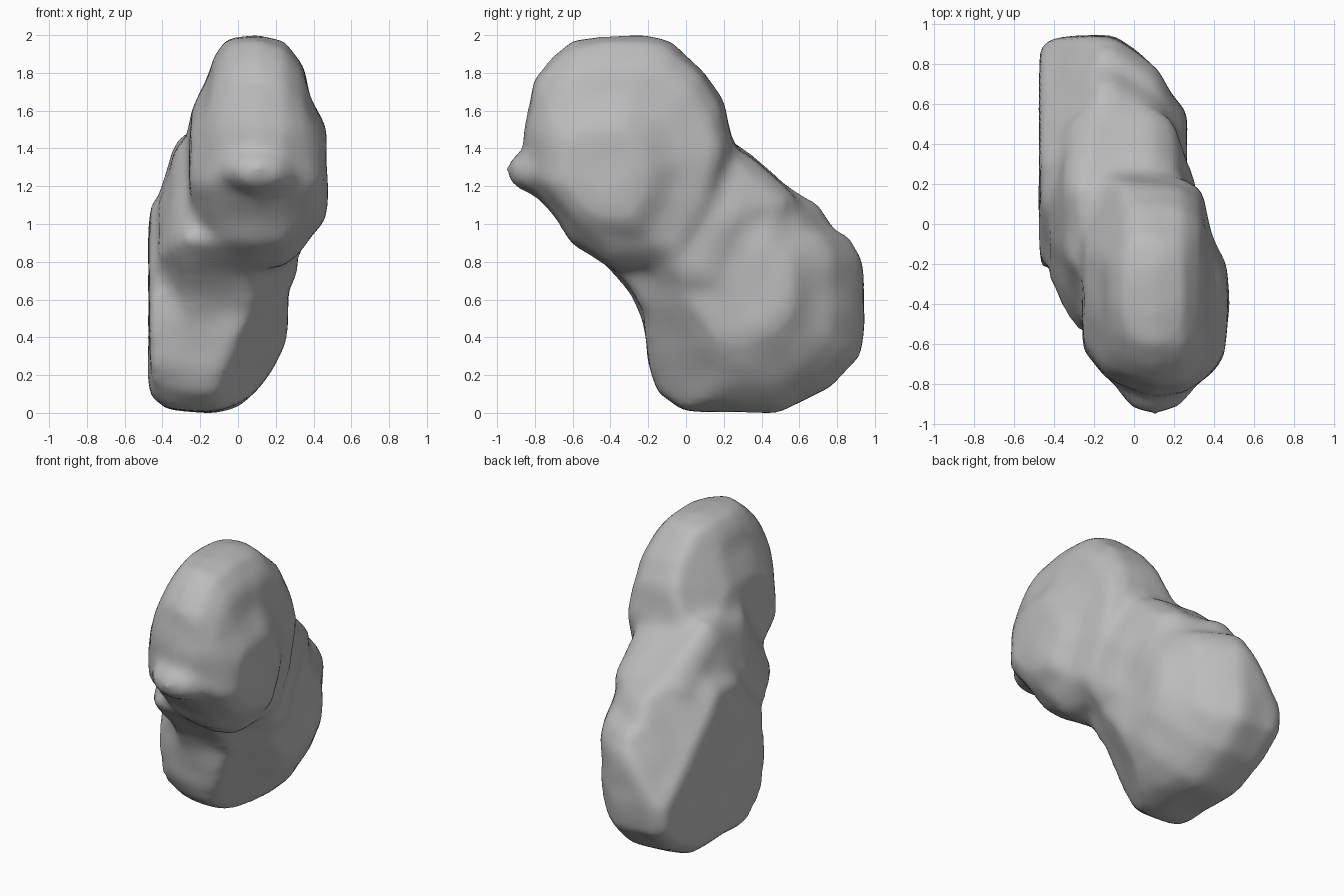
import bpy, bmesh
from mathutils import Vector, Matrix, noise

cube = bpy.data.objects.get("Cube")
if cube:
    bpy.data.objects.remove(cube)

skin = bmesh.new()


def loft(outline, rings, cuts=()):
    """Stack side outlines along x, each fitted to (x, ymin, ymax, zmin, zmax), then slice off facets."""
    bm = bmesh.new()
    ys, zs = zip(*outline)
    loops = []
    for x, y0, y1, z0, z1 in rings:
        loops.append([bm.verts.new((
            x,
            y0 + (y1 - y0) * (y - min(ys)) / (max(ys) - min(ys)),
            z0 + (z1 - z0) * (z - min(zs)) / (max(zs) - min(zs)))) for y, z in outline])
    n = len(outline)
    for a, b in zip(loops, loops[1:]):
        for i in range(n):
            j = (i + 1) % n
            bm.faces.new((a[i], a[j], b[j], b[i]))
    bm.faces.new(loops[0])
    bm.faces.new(loops[-1])
    for point, normal in cuts:
        bmesh.ops.bisect_plane(bm, geom=bm.verts[:] + bm.edges[:] + bm.faces[:],
                               plane_co=point, plane_no=normal, clear_outer=True)
        bmesh.ops.holes_fill(bm, edges=[e for e in bm.edges if e.is_boundary], sides=0)
    bmesh.ops.recalc_face_normals(bm, faces=bm.faces)
    part = bpy.data.meshes.new("part")
    bm.to_mesh(part)
    bm.free()
    skin.from_mesh(part)
    bpy.data.meshes.remove(part)


# Facet under the neck on the left of the front
under_facet = ((.24, .13, .42), (.091, -.062, -.048))

# Upper lobe
loft([(.26, 1.42), (.2, 1.65), (.1, 1.81), (-.08, 1.97), (-.2, 2), (-.45, 2), (-.6, 1.97),
      (-.7, 1.89), (-.8, 1.77), (-.85, 1.52), (-.86, 1.25), (-.77, 1.13), (-.6, .9), (-.4, .76),
      (0, .76), (.2, 1.1)],
     [(-.26, -.52, .12, 1.08, 1.5), (-.25, -.64, .22, .96, 1.6), (-.17, -.74, .25, .84, 1.75),
      (-.13, -.78, .26, .8, 1.88), (-.05, -.82, .26, .77, 1.98), (.1, -.87, .26, .76, 2),
      (.24, -.85, .23, .78, 1.97), (.34, -.79, .17, .86, 1.84), (.39, -.75, -.06, .94, 1.66),
      (.455, -.66, -.18, 1.02, 1.53), (.47, -.55, -.24, 1.1, 1.46)],
     [((-.25, -.1, 1.57), (-.8, .4, .45))])

# Lower lobe
loft([(-.22, .48), (-.2, .24), (-.14, .11), (-.02, .01), (.5, 0), (.65, .08), (.76, .13),
      (.93, .3), (.95, .5), (.94, .81), (.87, .93), (.78, .96), (.7, 1.1), (.55, 1.18),
      (.1, 1.18), (-.2, .8)],
     [(-.472, -.16, .85, .18, 1), (-.46, -.22, .9, .08, 1.1), (-.38, -.22, .94, .02, 1.18),
      (-.2, -.22, .945, 0, 1.19), (-.1, -.22, .945, 0, 1.19), (.01, -.22, .87, .04, 1.18),
      (.12, -.2, .77, .14, 1.15), (.19, -.15, .65, .25, 1.1), (.25, -.08, .57, .36, .97),
      (.265, 0, .5, .44, .85)],
     [((-.46, .45, .95), (-.21, .15, .147)), under_facet])

# Neck between the lobes, stepping out below the upper lobe on its right side
loft([(-.55, .9), (-.4, .76), (-.28, .63), (-.2, .48), (.4, .5), (.6, 1.13), (.35, 1.36),
      (.2, 1.45), (-.2, 1.42)],
     [(-.42, -.29, .4, .6, 1.14), (-.37, -.39, .46, .55, 1.29), (-.34, -.45, .5, .52, 1.41),
      (-.27, -.56, .55, .48, 1.49), (-.2, -.56, .59, .48, 1.47), (.1, -.54, .59, .5, 1.44),
      (.2, -.54, .52, .54, 1.4), (.27, -.48, .32, .64, 1.3), (.31, -.38, .2, .72, 1.15)],
     [under_facet])

# Blunt wedge on the front of the upper lobe
bmesh.ops.create_icosphere(skin, subdivisions=2, radius=1, matrix=(
    Matrix.Translation((.11, -.75, 1.28)) @ Matrix.Diagonal((.22, .205, .13, 1))))

mesh = bpy.data.meshes.new("rock_body")
skin.to_mesh(mesh)
skin.free()
rock = bpy.data.objects.new("rock_body", mesh)
bpy.context.collection.objects.link(rock)

# Fuse the parts into one skin and soften it
remesh = rock.modifiers.new("fuse", 'REMESH')
remesh.mode = 'VOXEL'
remesh.voxel_size = .035
soften = rock.modifiers.new("soften", 'SMOOTH')
soften.factor = .5
soften.iterations = 6
graph = bpy.context.evaluated_depsgraph_get()
body = bpy.data.meshes.new_from_object(rock.evaluated_get(graph))
rock.modifiers.clear()
rock.data = body

# Uneven weathered surface
normals = [v.normal.copy() for v in body.vertices]
for v, normal in zip(body.vertices, normals):
    v.co += normal * .01 * noise.noise(v.co * 5)

# Stand it on the ground
ground = min(v.co.z for v in body.vertices)
body.transform(Matrix.Translation(Vector((0, 0, -ground))))

# Plain grey stone
stone = bpy.data.materials.new("grey_stone")
stone.use_nodes = True
grey = (.5, .5, .5, 1)
stone.diffuse_color = grey
stone.node_tree.nodes["Principled BSDF"].inputs["Base Color"].default_value = grey
body.materials.clear()
body.materials.append(stone)
for face in body.polygons:
    face.use_smooth = True
    face.material_index = 0
